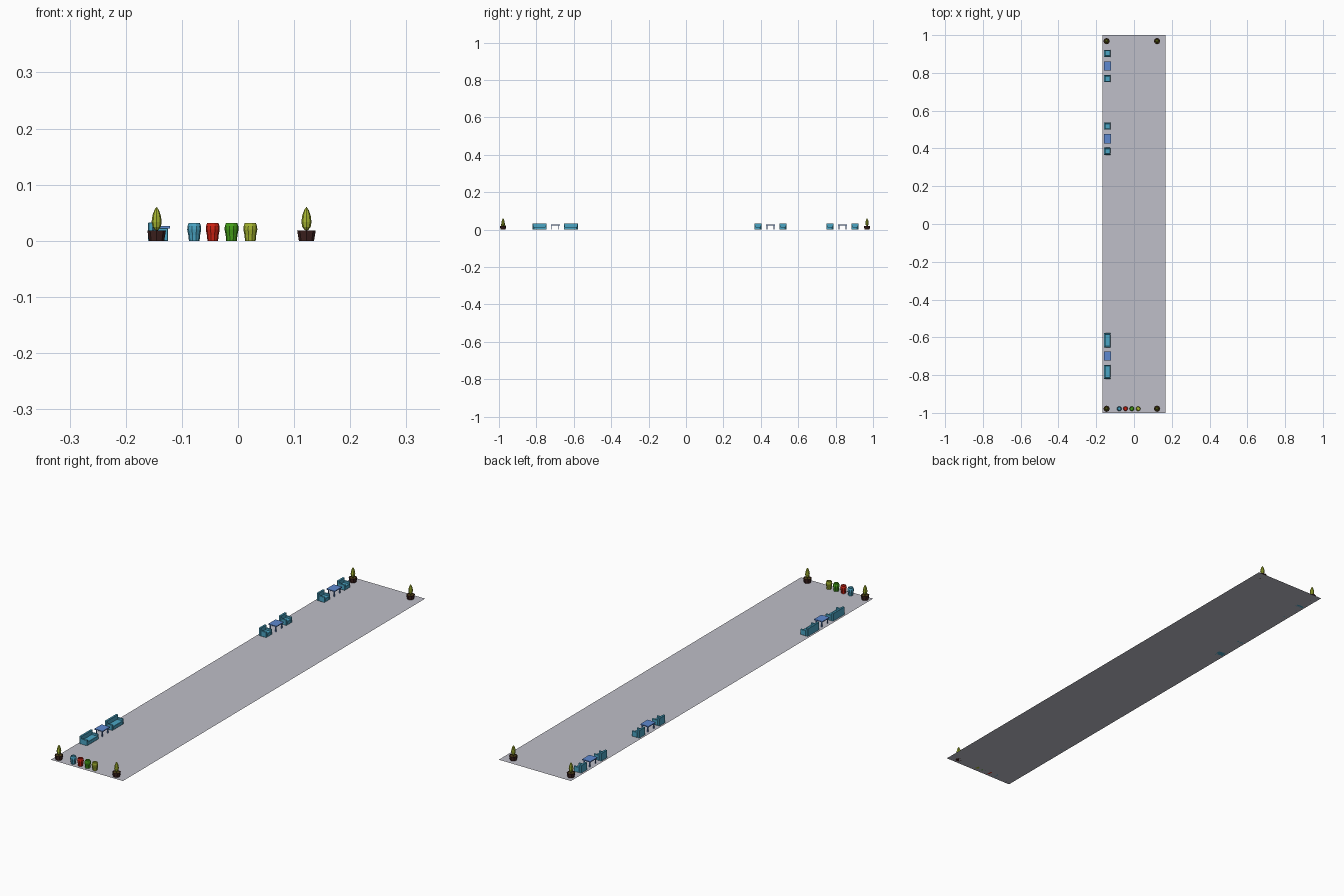
import bpy, bmesh, math
from mathutils import Matrix

if "Cube" in bpy.data.objects:
    bpy.data.objects.remove(bpy.data.objects["Cube"])


def mat(name, rgb):
    m = bpy.data.materials.new(name)
    m.diffuse_color = (*rgb, 1)
    m.use_nodes = True
    m.node_tree.nodes["Principled BSDF"].inputs["Base Color"].default_value = m.diffuse_color
    return m


FLOOR = mat("floor grey", (0.52, 0.52, 0.58))
TEAL = mat("teal blue", (0.07, 0.38, 0.56))
BLUE = mat("table blue", (0.11, 0.25, 0.63))
BROWN = mat("pot brown", (0.05, 0.016, 0.014))
SOIL = mat("soil", (0.08, 0.05, 0.01))
LEAF = mat("leaf yellow green", (0.38, 0.46, 0.03))
RED = mat("red", (0.62, 0.015, 0.006))
GREEN = mat("green", (0.06, 0.36, 0.01))


def finish(bm, name, material):
    bmesh.ops.recalc_face_normals(bm, faces=bm.faces)
    me = bpy.data.meshes.new(name)
    bm.to_mesh(me)
    bm.free()
    me.materials.append(material)
    ob = bpy.data.objects.new(name, me)
    bpy.context.collection.objects.link(ob)
    return ob


def boxes(name, material, parts, bevel=0):
    """One object from boxes given as (x0, x1, y0, y1, z0, z1)."""
    bm = bmesh.new()
    for x0, x1, y0, y1, z0, z1 in parts:
        m = (Matrix.Translation(((x0 + x1) / 2, (y0 + y1) / 2, (z0 + z1) / 2))
             @ Matrix.Diagonal((x1 - x0, y1 - y0, z1 - z0, 1)))
        bmesh.ops.create_cube(bm, size=1, matrix=m)
    if bevel:
        bmesh.ops.bevel(bm, geom=list(bm.edges), offset=bevel, segments=1, affect='EDGES')
    return finish(bm, name, material)


def lathe(name, material, x, y, profile, sides=8):
    """Turned shape from (radius, height) points; both ends are capped."""
    bm = bmesh.new()
    rings = [[bm.verts.new((x + r * math.cos(2 * math.pi * i / sides),
                            y + r * math.sin(2 * math.pi * i / sides), z))
              for i in range(sides)] for r, z in profile]
    for a, b in zip(rings, rings[1:]):
        for i in range(sides):
            j = (i + 1) % sides
            bm.faces.new((a[i], a[j], b[j], b[i]))
    bm.faces.new(rings[0])
    bm.faces.new(rings[-1])
    return finish(bm, name, material)


# Floor: a single sheet
bm = bmesh.new()
bmesh.ops.create_grid(bm, x_segments=1, y_segments=1, size=1,
                      matrix=Matrix.Diagonal((0.167, 1, 1, 1)))
finish(bm, "floor", FLOOR)


def seat(name, y, width):
    x0, x1, h, arm = -0.160, -0.125, width / 2, 0.006
    boxes(name, TEAL, [
        (x0, x1, y - h + arm, y + h - arm, 0, 0.015),
        (x0, x0 + 0.009, y - h, y + h, 0, 0.033),
        (x0 + 0.009, x1, y - h, y - h + arm, 0, 0.023),
        (x0 + 0.009, x1, y + h - arm, y + h, 0, 0.023)], 0.001)


def table(y):
    x, hx, hy, t = -0.140, 0.019, 0.024, 0.004
    parts = [(x - hx, x + hx, y - hy, y + hy, 0.022, 0.026)]
    for lx in (x - hx + 0.004, x + hx - 0.004 - t):
        for ly in (y - hy + 0.003, y + hy - 0.003 - t):
            parts.append((lx, lx + t, ly, ly + t, 0, 0.022))
    boxes("table", BLUE, parts)


# Seating groups: two seats facing out with a table between
for y, gap, width, name in ((-0.699, 0.0837, 0.075, "sofa"),
                            (0.4515, 0.0667, 0.038, "armchair"),
                            (0.8365, 0.0667, 0.038, "armchair")):
    table(y)
    for s in (-1, 1):
        seat(name, y + s * gap, width)

# Potted shrubs in the corners
for x in (-0.145, 0.122):
    for y in (-0.978, 0.968):
        lathe("plant_pot", BROWN, x, y,
              [(0.0135, 0), (0.0165, 0.018), (0.0145, 0.018), (0.0142, 0.0155)])
        lathe("soil", SOIL, x, y, [(0.0142, 0.0155), (0.013, 0.0165)])
        lathe("trunk", BROWN, x, y, [(0.002, 0.015), (0.002, 0.024)], 6)
        lathe("foliage", LEAF, x, y,
              [(0.003, 0.019), (0.0075, 0.025), (0.009, 0.034), (0.0075, 0.045),
               (0.004, 0.055), (0.0005, 0.060)])

# Row of waste bins at the front
for x, m in ((-0.078, TEAL), (-0.045, RED), (-0.0115, GREEN), (0.022, LEAF)):
    lathe("waste_bin", m, x, -0.978,
          [(0.0095, 0), (0.0105, 0.010), (0.0125, 0.020), (0.012, 0.026),
           (0.010, 0.032), (0.008, 0.032), (0.0075, 0.029)], 10)
